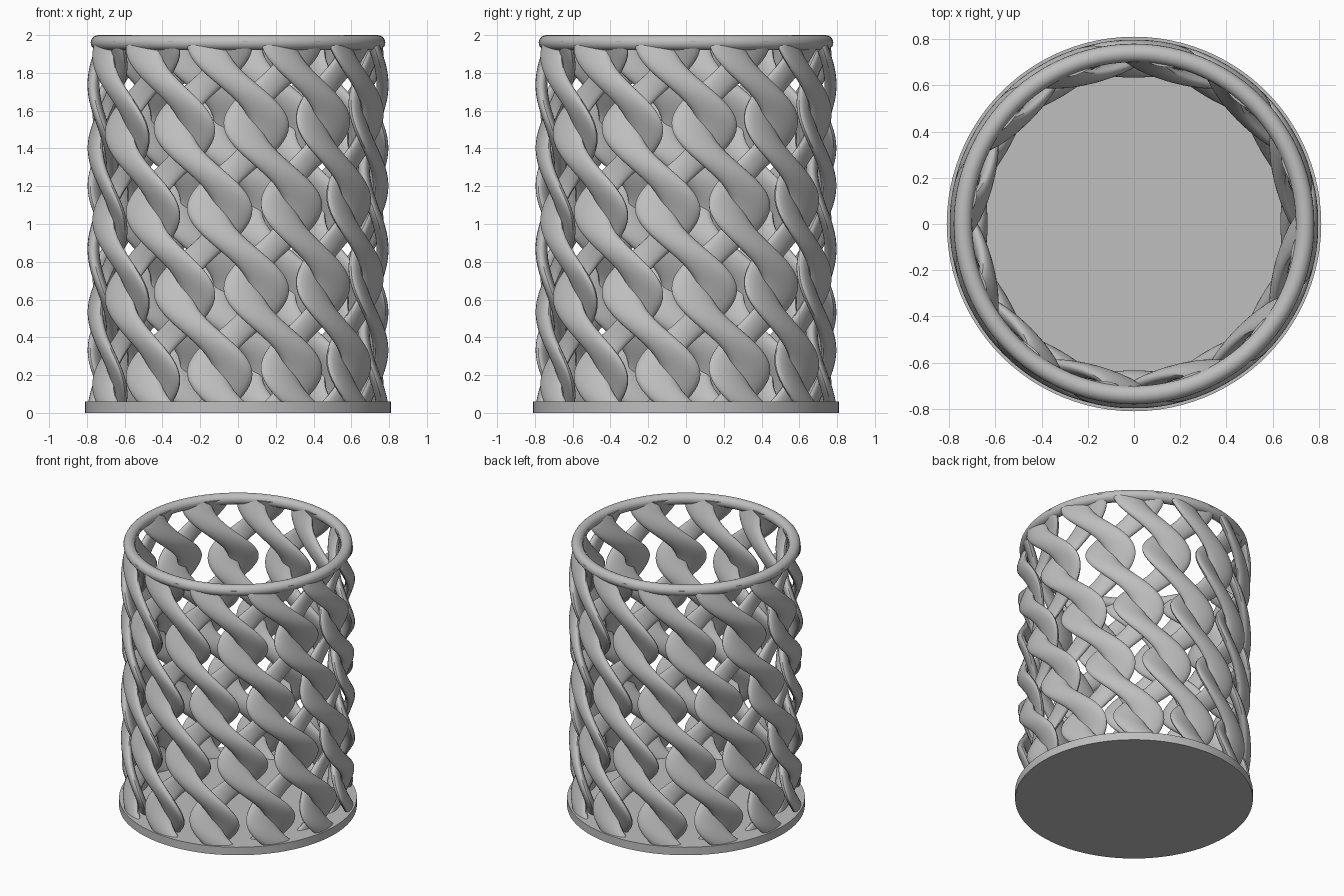
import bpy, bmesh
from math import sin, cos, pi, radians

cube = bpy.data.objects.get("Cube")
if cube:
    bpy.data.objects.remove(cube)

grey = bpy.data.materials.new("plain grey")
grey.use_nodes = True
colour = (0.52, 0.52, 0.52, 1)
grey.diffuse_color = colour
grey.node_tree.nodes["Principled BSDF"].inputs["Base Color"].default_value = colour

WALL = 0.715            # radius of the strand axes
SWING, DEPTH = 0.165, 0.05   # sideways and radial travel of a coil
HALF_W, HALF_T = 0.105, 0.032  # strand half width and half thickness
PITCH = 0.87
COLUMNS = 12
BOTTOM, TOP = 0.04, 1.97
SIDES, LEVELS = 20, 72


def finish(obj):
    obj.data.materials.append(grey)
    bpy.ops.object.select_all(action="DESELECT")
    obj.select_set(True)
    bpy.context.view_layer.objects.active = obj
    bpy.ops.object.shade_smooth_by_angle(angle=radians(40))


def coil(name, heading, z_left):
    """Flattened coil about an upright axis, leftmost at height z_left."""
    bm = bmesh.new()
    rings = []
    for i in range(LEVELS + 1):
        z = BOTTOM + (TOP - BOTTOM) * i / LEVELS
        turn = 2 * pi * (z_left - z) / PITCH
        side, out = -SWING * cos(turn), DEPTH * sin(turn)
        ring = []
        for j in range(SIDES):
            a = 2 * pi * j / SIDES
            t = side + HALF_W * cos(a)
            r = WALL + out + HALF_T * sin(a)
            ring.append(bm.verts.new((r * sin(heading) + t * cos(heading),
                                      -r * cos(heading) + t * sin(heading), z)))
        rings.append(ring)
    for low, high in zip(rings, rings[1:]):
        for j in range(SIDES):
            k = (j + 1) % SIDES
            bm.faces.new((low[j], low[k], high[k], high[j]))
    bm.faces.new(rings[0])
    bm.faces.new(rings[-1])
    bmesh.ops.recalc_face_normals(bm, faces=bm.faces)
    mesh = bpy.data.meshes.new(name)
    bm.to_mesh(mesh)
    bm.free()
    obj = bpy.data.objects.new(name, mesh)
    bpy.context.collection.objects.link(obj)
    finish(obj)


# Woven wall: two staggered sets of coils
step = 2 * pi / COLUMNS
for c in range(COLUMNS):
    coil("strand_a", (c + 0.5) * step, 1.52)
    coil("strand_b", c * step, 1.52 - PITCH / 2)

# Base plate
bpy.ops.mesh.primitive_cylinder_add(vertices=96, radius=0.81, depth=0.06, location=(0, 0, 0.03))
bpy.context.object.name = "base_plate"
finish(bpy.context.object)

# Rim ring
bpy.ops.mesh.primitive_torus_add(major_segments=96, minor_segments=20, major_radius=0.74,
                                 minor_radius=0.04, location=(0, 0, 1.96))
bpy.context.object.name = "rim_ring"
finish(bpy.context.object)
